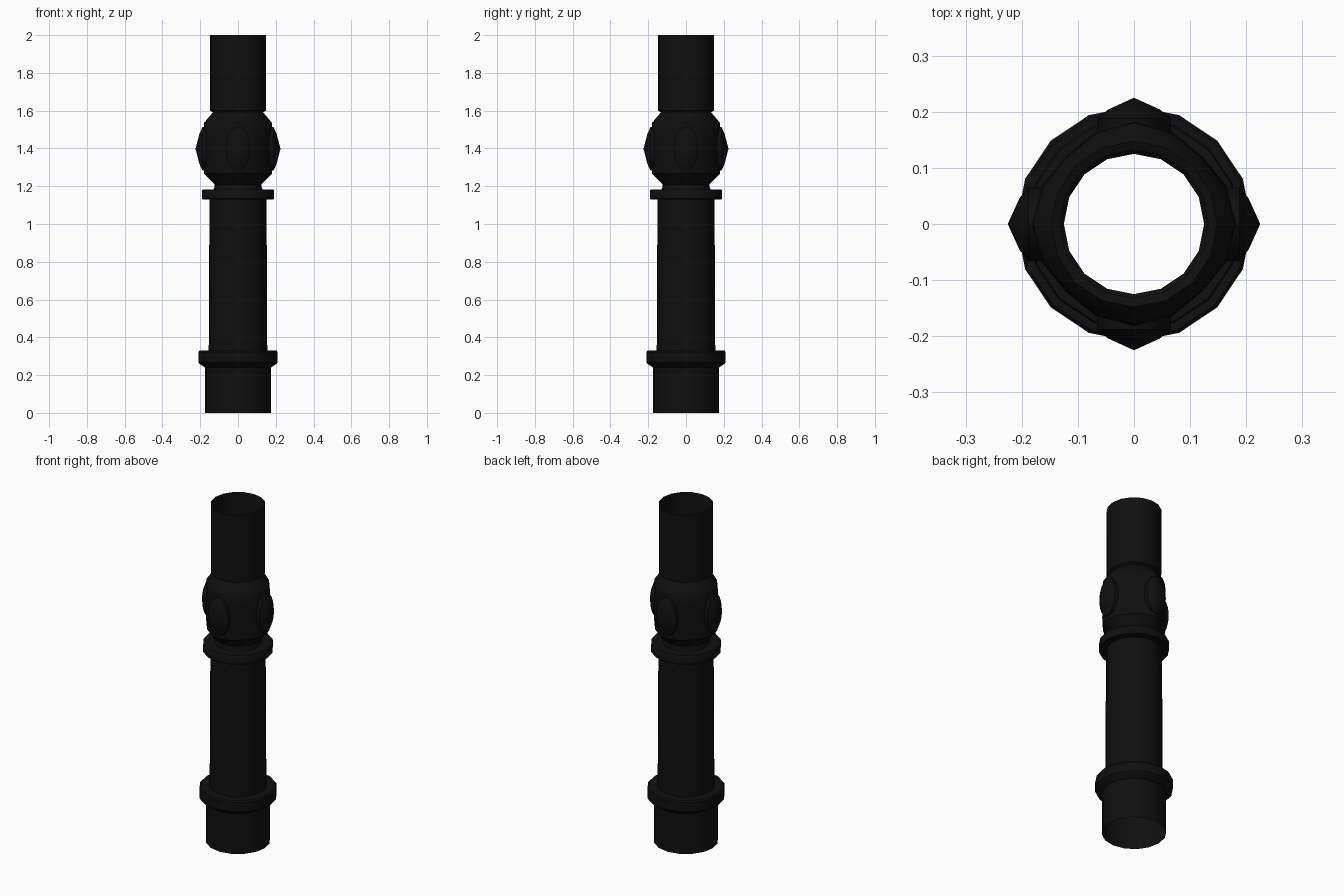
import bpy, bmesh, math

if "Cube" in bpy.data.objects:
    bpy.data.objects.remove(bpy.data.objects["Cube"])

SIDES = 16
black = bpy.data.materials.new("black_paint")
black.diffuse_color = (0.005, 0.005, 0.005, 1)
black.use_nodes = True
black.node_tree.nodes["Principled BSDF"].inputs["Base Color"].default_value = black.diffuse_color


def finish(bm, name):
    bmesh.ops.recalc_face_normals(bm, faces=bm.faces)
    mesh = bpy.data.meshes.new(name)
    bm.to_mesh(mesh)
    bm.free()
    ob = bpy.data.objects.new(name, mesh)
    bpy.context.collection.objects.link(ob)
    mesh.materials.append(black)
    bpy.ops.object.select_all(action='DESELECT')
    ob.select_set(True)
    bpy.context.view_layer.objects.active = ob
    bpy.ops.object.shade_smooth_by_angle(angle=math.radians(32))
    return ob


def skin(bm, rings):
    for a, b in zip(rings, rings[1:]):
        n = len(a)
        for i in range(n):
            j = (i + 1) % n
            bm.faces.new((a[i], a[j], b[j], b[i]))


def lathe(name, profile):
    """Open shell; each profile point is (radius, z, lobe depth)."""
    bm = bmesh.new()
    rings = []
    for r, z, lobe in profile:
        ring = []
        for i in range(SIDES):
            a = 2 * math.pi * i / SIDES
            rr = r - lobe * math.sin(2 * a) ** 2
            ring.append(bm.verts.new((rr * math.cos(a), rr * math.sin(a), z)))
        rings.append(ring)
    skin(bm, rings)
    return finish(bm, name)


# Base sleeve, collar and main shaft
lathe("lower_shaft", [(r, z, 0) for r, z in [
    (0.174, 0), (0.174, 0.24), (0.205, 0.26), (0.21, 0.267), (0.21, 0.322),
    (0.204, 0.33), (0.155, 0.33), (0.151, 1.13)]])

# Ring under the bulb, running into the neck
lathe("upper_ring", [(r, z, 0) for r, z in [
    (0.151, 1.13), (0.187, 1.13), (0.19, 1.134), (0.19, 1.178),
    (0.187, 1.183), (0.13, 1.183), (0.125, 1.195), (0.125, 1.21)]])

# Lobed bulb
lathe("bulb", [
    (0.125, 1.21, 0), (0.155, 1.24, 0.008), (0.18, 1.267, 0.012),
    (0.183, 1.32, 0.013), (0.185, 1.40, 0.014), (0.183, 1.48, 0.013),
    (0.18, 1.535, 0.012), (0.155, 1.565, 0.006), (0.132, 1.592, 0)])

# Top tube
lathe("top_tube", [(0.132, 1.592, 0), (0.148, 1.60, 0), (0.148, 2.0, 0)])

# Four pointed oval bosses around the bulb
for k in range(4):
    bm = bmesh.new()
    rings = []
    for scale, depth in [(1.0, 0.165), (1.0, 0.188), (0.7, 0.204)]:
        ring = []
        for i in range(SIDES):
            a = 2 * math.pi * i / SIDES
            ring.append(bm.verts.new((0.066 * scale * math.cos(a), -depth,
                                      1.398 + 0.115 * scale * math.sin(a))))
        rings.append(ring)
    skin(bm, rings)
    tip = bm.verts.new((0, -0.225, 1.398))
    for i in range(SIDES):
        bm.faces.new((rings[-1][i], rings[-1][(i + 1) % SIDES], tip))
    boss = finish(bm, f"oval_boss_{k + 1}")
    boss.rotation_euler.z = k * math.pi / 2
